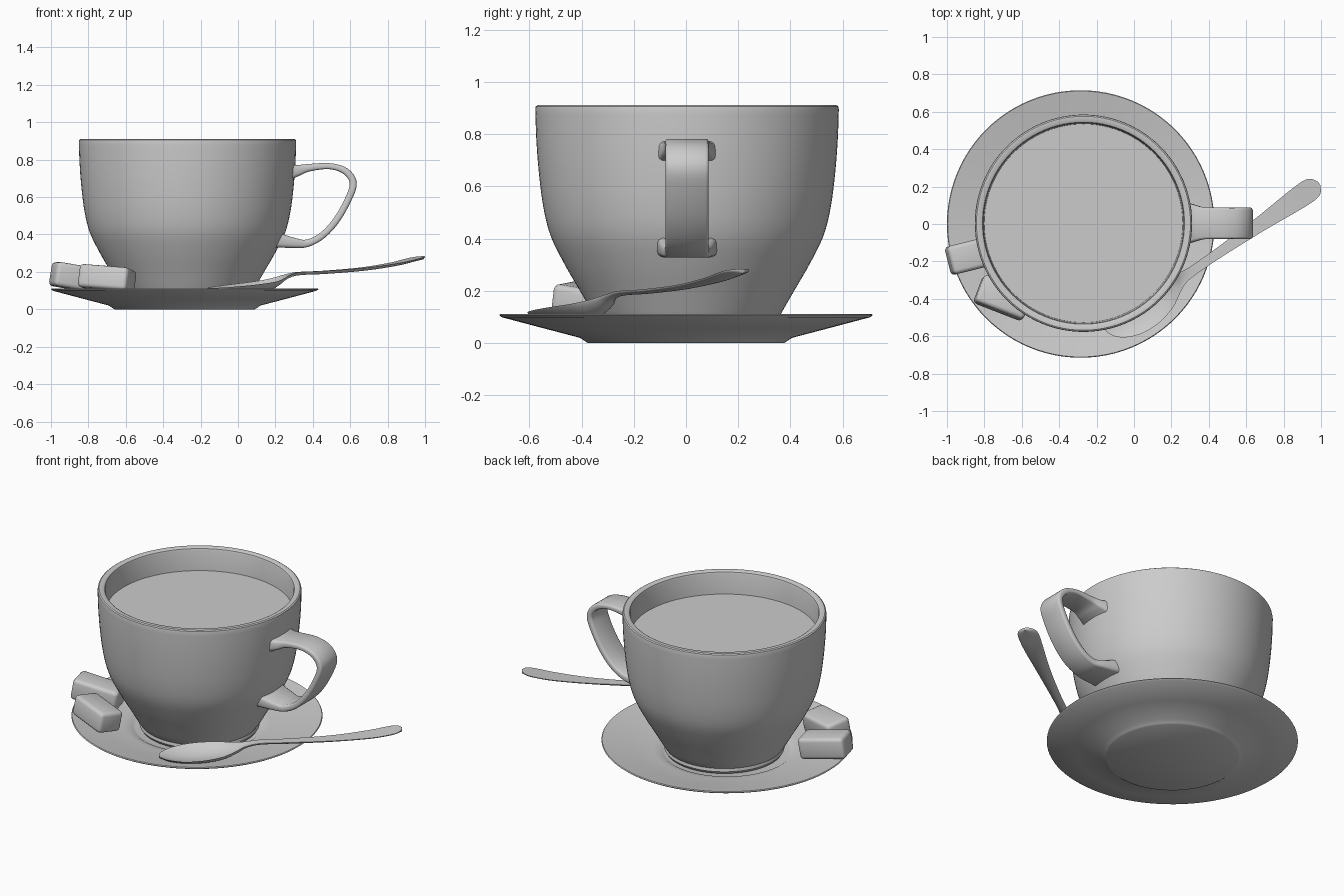
import bpy, bmesh, math
from mathutils import Vector, Matrix

if "Cube" in bpy.data.objects:
    bpy.data.objects.remove(bpy.data.objects["Cube"])


def loft(name, rings, angle=35):
    """Skin a list of closed rings and cap both ends."""
    bm = bmesh.new()
    loops = [[bm.verts.new(p) for p in ring] for ring in rings]
    n = len(loops[0])
    for a, b in zip(loops, loops[1:]):
        for i in range(n):
            j = (i + 1) % n
            bm.faces.new((a[i], a[j], b[j], b[i]))
    bm.faces.new(loops[0])
    bm.faces.new(loops[-1])
    bmesh.ops.recalc_face_normals(bm, faces=bm.faces)
    return finish(name, bm, angle)


def finish(name, bm, angle):
    me = bpy.data.meshes.new(name)
    bm.to_mesh(me)
    bm.free()
    ob = bpy.data.objects.new(name, me)
    bpy.context.collection.objects.link(ob)
    bpy.ops.object.select_all(action='DESELECT')
    ob.select_set(True)
    bpy.context.view_layer.objects.active = ob
    bpy.ops.object.shade_smooth_by_angle(angle=math.radians(angle))
    return ob


def spline(pts, steps):
    """Catmull-Rom interpolation of tuples of any size."""
    out = []
    for i in range(len(pts) - 1):
        quad = [pts[max(i - 1, 0)], pts[i], pts[i + 1], pts[min(i + 2, len(pts) - 1)]]
        for k in range(steps):
            t = k / steps
            out.append(tuple(0.5 * (2 * b + (c - a) * t + (2 * a - 5 * b + 4 * c - d) * t ** 2
                                    + (3 * b - a - 3 * c + d) * t ** 3)
                             for a, b, c, d in zip(*quad)))
    return out + [tuple(pts[-1])]


def lathe(name, profile, cx, cy, n=96):
    return loft(name, [[(cx + r * math.cos(2 * math.pi * i / n),
                         cy + r * math.sin(2 * math.pi * i / n), z) for i in range(n)]
                       for r, z in profile])


# Saucer with a flat foot and a shallow well
lathe("saucer", [(0.01, 0), (0.375, 0), (0.385, 0.006), (0.405, 0.02), (0.55, 0.058),
                 (0.705, 0.099), (0.715, 0.107), (0.711, 0.112), (0.69, 0.108),
                 (0.55, 0.08), (0.42, 0.056), (0.38, 0.053), (0.368, 0.045),
                 (0.35, 0.04), (0.01, 0.04)], -0.285, 0)

# Cup: foot, curved wall, rounded rim, inside
CX, CY = -0.27, 0.004
foot = [(0.01, 0.039), (0.31, 0.039), (0.333, 0.047), (0.342, 0.062), (0.338, 0.08), (0.345, 0.09)]
wall = spline([(0.357, 0.108), (0.41, 0.2), (0.468, 0.3), (0.522, 0.41), (0.55, 0.52),
               (0.567, 0.65), (0.577, 0.78), (0.581, 0.895)], 4)
rim = [(0.579, 0.906), (0.572, 0.911), (0.548, 0.911), (0.54, 0.906), (0.536, 0.895)]
inside = [(0.53, 0.75), (0.515, 0.58), (0.47, 0.4), (0.36, 0.2), (0.25, 0.13), (0.01, 0.12)]
lathe("cup", foot + wall + rim + inside, CX, CY)

# Drink surface
lathe("drink", [(0.01, 0.76), (0.532, 0.76), (0.532, 0.772), (0.01, 0.772)], CX, CY)

# Handle: strap swept along a side curve, flaring at both ends
path = spline([(0.275, 0.735, 0.042, 0.115), (0.32, 0.742, 0.03, 0.1),
               (0.38, 0.757, 0.02, 0.085), (0.49, 0.765, 0.016, 0.083),
               (0.575, 0.738, 0.018, 0.083), (0.616, 0.675, 0.019, 0.083),
               (0.588, 0.585, 0.018, 0.083), (0.525, 0.475, 0.018, 0.083),
               (0.45, 0.394, 0.018, 0.083), (0.37, 0.353, 0.02, 0.085),
               (0.3, 0.355, 0.027, 0.1), (0.21, 0.37, 0.04, 0.115)], 6)
section = [(1, 0.45), (0.96, 0.8), (0.86, 1), (-0.86, 1), (-0.96, 0.8), (-1, 0.45)]
section += [(-u, -v) for u, v in section]
rings = []
for i, (x, z, th, w) in enumerate(path):
    a, b = path[max(i - 1, 0)], path[min(i + 1, len(path) - 1)]
    d = Vector((b[0] - a[0], b[1] - a[1])).normalized()
    rings.append([(x - d.y * th * v, CY + w * u, z + d.x * th * v) for u, v in section])
loft("handle", rings, 40)

# Spoon: stations of (distance from tip, half width, height, bowl depth)
stations = spline([(0, 0.012, 0.113, 0), (0.02, 0.05, 0.115, 0.006), (0.07, 0.092, 0.119, 0.02),
                   (0.16, 0.124, 0.127, 0.036), (0.27, 0.126, 0.138, 0.042),
                   (0.37, 0.1, 0.15, 0.036), (0.44, 0.06, 0.166, 0.022),
                   (0.5, 0.033, 0.184, 0.004), (0.58, 0.026, 0.199, 0), (0.75, 0.028, 0.206, 0),
                   (1.0, 0.04, 0.223, 0), (1.2, 0.056, 0.248, 0), (1.31, 0.061, 0.27, 0),
                   (1.36, 0.048, 0.28, 0), (1.385, 0.012, 0.284, 0)], 4)
yaw = math.radians(34.6)
ax, side = Vector((math.cos(yaw), math.sin(yaw), 0)), Vector((-math.sin(yaw), math.cos(yaw), 0))
us = [-1 + k / 6 for k in range(13)]
rings = []
for t, w, z, dip in stations:
    base = Vector((-0.15, -0.57, 0)) + ax * t
    top = [base + side * w * u + Vector((0, 0, z - dip * (1 - u * u))) for u in us]
    low = [base + side * w * u * 0.97 + Vector((0, 0, z - 0.005 - (dip + 0.012) * (1 - u * u)))
           for u in reversed(us)]
    rings.append(top + low)
loft("spoon", rings, 50)


# Sugar lumps leaning with the slope of the saucer
def sugar(name, loc, size, turn):
    bm = bmesh.new()
    bmesh.ops.create_cube(bm, size=1, matrix=Matrix.Diagonal((*size, 1)))
    bmesh.ops.bevel(bm, geom=bm.edges[:], offset=0.022, segments=3, profile=0.5, affect='EDGES')
    ob = finish(name, bm, 50)
    inward = Vector((-0.285 - loc[0], -loc[1], 0)).normalized()
    tilt = Vector((0, 0, 1)).rotation_difference(inward * 0.17 + Vector((0, 0, 1)))
    ob.matrix_world = (Matrix.Translation(loc) @ tilt.to_matrix().to_4x4()
                       @ Matrix.Rotation(math.radians(turn), 4, 'Z'))


sugar("sugar_lump_back", (-0.855, -0.165, 0.168), (0.28, 0.155, 0.13), 14)
sugar("sugar_lump_front", (-0.70, -0.395, 0.163), (0.28, 0.155, 0.125), -21)
